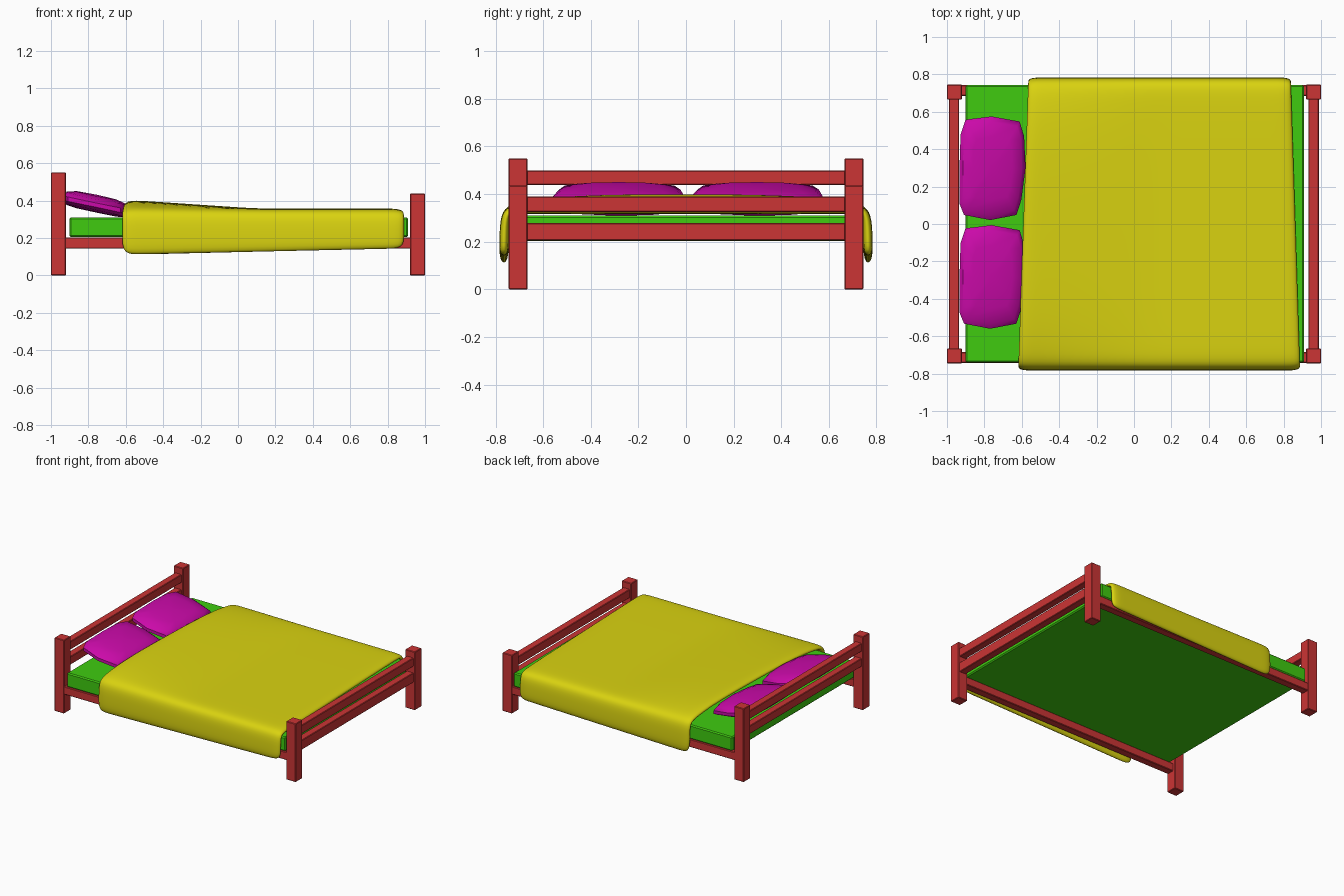
import bpy, bmesh, math

if "Cube" in bpy.data.objects:
    bpy.data.objects.remove(bpy.data.objects["Cube"])

def mat(name, rgb):
    m = bpy.data.materials.new(name)
    m.diffuse_color = (*rgb, 1)
    m.use_nodes = True
    m.node_tree.nodes["Principled BSDF"].inputs["Base Color"].default_value = m.diffuse_color
    return m

RED = mat("red_wood", (0.6, 0.035, 0.035))
GREEN = mat("green_fabric", (0.05, 0.6, 0.005))
PINK = mat("magenta_fabric", (0.6, 0.003, 0.4))
YELLOW = mat("yellow_fabric", (0.7, 0.65, 0.005))

def finish(name, bm, m):
    bmesh.ops.recalc_face_normals(bm, faces=bm.faces)
    me = bpy.data.meshes.new(name)
    bm.to_mesh(me)
    bm.free()
    ob = bpy.data.objects.new(name, me)
    bpy.context.collection.objects.link(ob)
    me.materials.append(m)
    return ob

def box(name, x, y, z, m, bevel=0.004):
    bm = bmesh.new()
    bmesh.ops.create_cube(bm, size=1)
    for v in bm.verts:
        for i, (a, b) in enumerate((x, y, z)):
            v.co[i] = (a + b) / 2 + v.co[i] * (b - a)
    ob = finish(name, bm, m)
    mod = ob.modifiers.new("bevel", 'BEVEL')
    mod.width = bevel
    mod.segments = 1
    return ob

def smooth(ob, angle):
    bpy.ops.object.select_all(action='DESELECT')
    bpy.context.view_layer.objects.active = ob
    ob.select_set(True)
    bpy.ops.object.shade_smooth_by_angle(angle=math.radians(angle))

# posts and side rails on both sides
for side, s in (("front", -1), ("back", 1)):
    y = sorted((s * 0.665, s * 0.745))
    box(side + "_head_post", (-1, -0.92), y, (0, 0.55), RED)
    box(side + "_foot_post", (0.92, 1), y, (0, 0.437), RED)
    box(side + "_side_rail", (-0.93, 0.93), sorted((s * 0.685, s * 0.742)),
        (0.143, 0.203), RED)

# cross rails at head and foot
for name, x, z in (("head_top_rail", (-0.99, -0.935), (0.438, 0.5)),
                   ("head_low_rail", (-0.99, -0.935), (0.325, 0.387)),
                   ("foot_top_rail", (0.932, 0.988), (0.325, 0.39)),
                   ("foot_low_rail", (0.932, 0.988), (0.205, 0.278))):
    box(name, x, (-0.68, 0.68), z, RED)

# mattress
box("mattress", (-0.902, 0.91), (-0.74, 0.742), (0.204, 0.31), GREEN, 0.008)

# pillows: puffed rounded slabs leaning toward the headboard
def pillow(name, cy, skew):
    outline = [(-0.175, -0.19), (-0.15, -0.25), (-0.01, -0.277), (0.13, -0.25),
               (0.155, -0.17), (0.175, 0), (0.165, 0.17), (0.14, 0.25),
               (-0.01, 0.277), (-0.15, 0.26), (-0.175, 0.18), (-0.178, 0)]
    layers = [(0.6, -0.042), (0.9, -0.036), (1, -0.018), (1, 0.012), (0.9, 0.036), (0.6, 0.05)]
    bm = bmesh.new()
    def vert(px, py, pz):
        return bm.verts.new((-0.755 + px + skew * py, cy + py,
                             0.378 + pz * (1 - 0.25 * (py / 0.277) ** 2) - px * 0.21))
    rings = [[vert(a * f, b * f, h) for a, b in outline] for f, h in layers]
    n = len(outline)
    for r, q in zip(rings, rings[1:]):
        for i in range(n):
            j = (i + 1) % n
            bm.faces.new((r[i], r[j], q[j], q[i]))
    for ring, h in ((rings[0], -0.043), (rings[-1], 0.053)):
        c = vert(0, 0, h)
        for i in range(n):
            bm.faces.new((ring[i], ring[(i + 1) % n], c))
    smooth(finish(name, bm, PINK), 40)

pillow("back_pillow", 0.298, 0.015)
pillow("front_pillow", -0.283, 0.015)

# blanket: draped sheet, raised over the pillows, hanging down both sides
half = [(0, 0.337), (0.25, 0.337), (0.5, 0.337), (0.65, 0.336), (0.735, 0.334),
        (0.76, 0.31), (0.764, 0.22), (0.765, 0.12)]
section = [(-y, z) for y, z in half[:0:-1]] + half
bm = bmesh.new()
N = 14
rows = []
for i in range(N + 1):
    t = i / N
    row = []
    for y, z in section:
        x0, x1 = -0.596 + 0.035 * y, 0.867 - 0.032 * y
        x = x0 + (x1 - x0) * t
        k = max(0, min(1, (0.1 - x) / 0.68))
        if z > 0.33:
            z += 0.046 * k * (1 - (abs(y) / 0.765) ** 4)
        elif z < 0.15:
            z += -0.014 + 0.035 * t
        row.append(bm.verts.new((x, y, z)))
    rows.append(row)
for a, b in zip(rows, rows[1:]):
    for j in range(len(section) - 1):
        bm.faces.new((a[j], a[j + 1], b[j + 1], b[j]))
blanket = finish("blanket", bm, YELLOW)
smooth(blanket, 180)
sol = blanket.modifiers.new("thickness", 'SOLIDIFY')
sol.thickness = 0.04
sol.offset = 0
sub = blanket.modifiers.new("soft", 'SUBSURF')
sub.levels = sub.render_levels = 2
